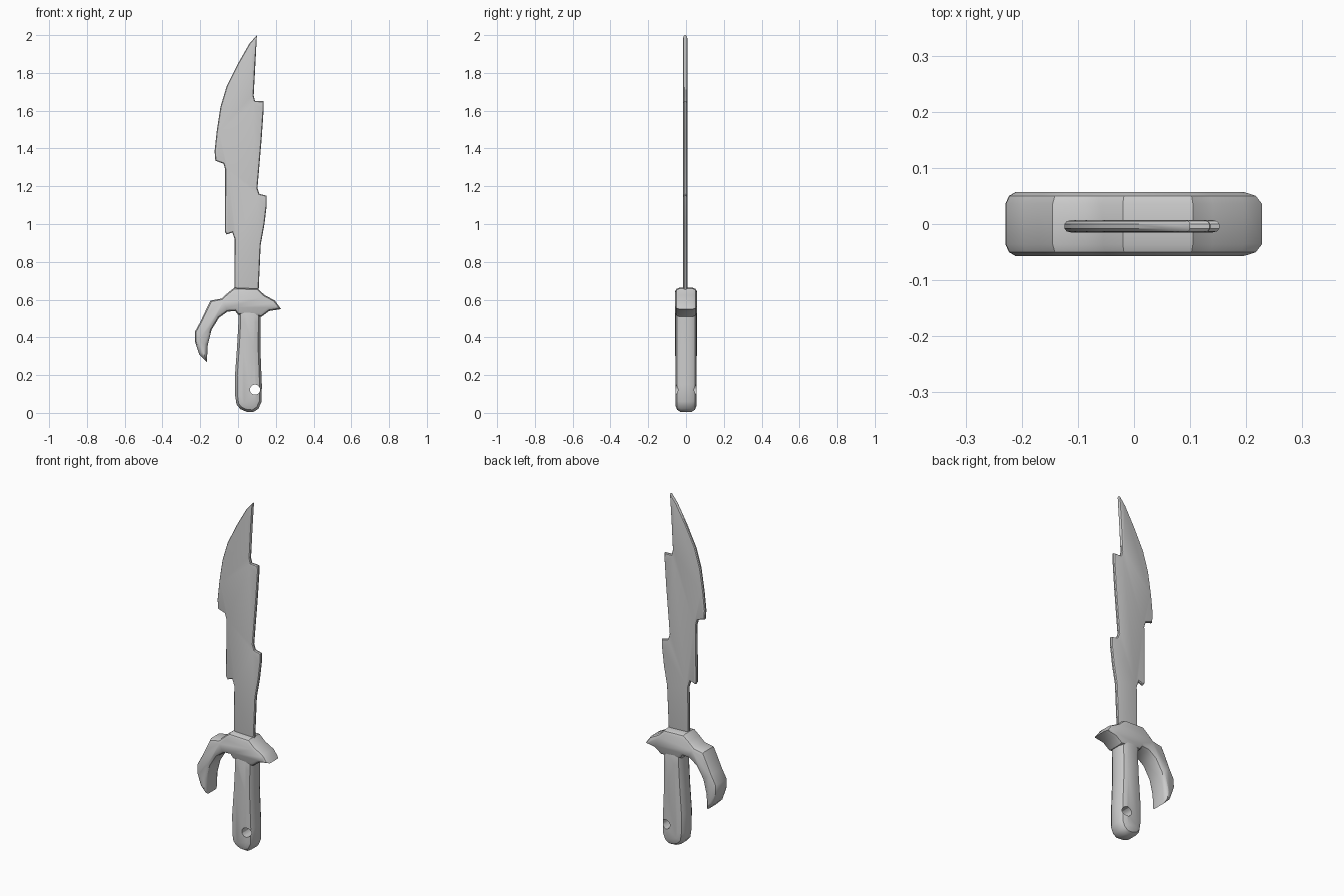
import bpy, bmesh, math
from mathutils import Vector

cube = bpy.data.objects.get("Cube")
if cube:
    bpy.data.objects.remove(cube)

grey = bpy.data.materials.new("plain_grey")
grey.use_nodes = True
grey.diffuse_color = (0.6, 0.6, 0.6, 1)
grey.node_tree.nodes["Principled BSDF"].inputs["Base Color"].default_value = (0.6, 0.6, 0.6, 1)


def inset(points, amount):
    """Move a counter-clockwise outline inward with a limited mitre."""
    result = []
    for i, p in enumerate(points):
        a = (p - points[i - 1]).normalized()
        b = (points[(i + 1) % len(points)] - p).normalized()
        na, nb = Vector((-a.y, a.x)), Vector((-b.y, b.x))
        result.append(p + (na + nb) * amount / max(1 + na.dot(nb), 0.45))
    return result


def slab(name, outline, edge, y_mid=0.0, angle=35):
    """Solid outline in XZ; edge lists (inset, half depth) from rim to face."""
    pts = [Vector(p) for p in outline]
    area = sum(pts[i - 1].cross(p) for i, p in enumerate(pts))
    if area < 0:
        pts.reverse()
    layers = [(d, -h) for d, h in reversed(edge)] + list(edge)
    bm = bmesh.new()
    rings = [[bm.verts.new((p.x, y_mid + y, p.y)) for p in inset(pts, d)] for d, y in layers]
    for r, s in zip(rings, rings[1:]):
        for i in range(len(pts)):
            bm.faces.new((r[i - 1], r[i], s[i], s[i - 1]))
    bm.faces.new(rings[0])
    bm.faces.new(rings[-1])
    bmesh.ops.recalc_face_normals(bm, faces=bm.faces)
    mesh = bpy.data.meshes.new(name)
    bm.to_mesh(mesh)
    bm.free()
    mesh.materials.append(grey)
    obj = bpy.data.objects.new(name, mesh)
    bpy.context.collection.objects.link(obj)
    smooth(obj, angle)
    return obj


def smooth(obj, angle):
    bpy.ops.object.select_all(action='DESELECT')
    obj.select_set(True)
    bpy.context.view_layer.objects.active = obj
    bpy.ops.object.shade_smooth_by_angle(angle=math.radians(angle))


# Thin stepped blade: cutting edge downward, then the notched spine upward
cutting_edge = [(.1, 2), (.06, 1.955), (0, 1.85), (-.06, 1.73), (-.093, 1.62),
                (-.113, 1.49), (-.124, 1.385), (-.12, 1.335), (-.077, 1.32),
                (-.068, 1.29), (-.07, .96), (-.06, .945), (-.03, .955),
                (-.018, .92), (-.02, .62)]
spine = [(.108, .62), (.12, .89), (.14, 1), (.152, 1.1), (.152, 1.15),
         (.113, 1.16), (.103, 1.19), (.125, 1.45), (.136, 1.61),
         (.135, 1.65), (.09, 1.652), (.083, 1.68), (.092, 1.85)]
slab("blade", cutting_edge + spine, [(0, .004), (.004, .009), (.012, .011)], -.004)

# Guard with a long curved hook on one side and a short point on the other
hook_outer = [(-.165, .27), (-.205, .31), (-.229, .38), (-.228, .43),
              (-.198, .485), (-.17, .545), (-.145, .595), (-.087, .606)]
collar = [(-.055, .635), (-.02, .663), (.105, .658), (.14, .625), (.195, .595),
          (.228, .55), (.165, .54), (.125, .51)]
hook_inner = [(0, .52), (-.015, .54), (-.055, .537), (-.1, .505),
              (-.14, .44), (-.16, .36)]
slab("guard", hook_outer + collar + hook_inner,
     [(0, .036), (.006, .05), (.018, .057)])

# Rounded grip
grip = [(.002, .57), (.002, .48), (-.005, .35), (-.016, .2), (-.015, .09),
        (-.008, .045), (.012, .02), (.045, .006), (.08, .004), (.108, .022),
        (.125, .06), (.126, .15), (.118, .35), (.12, .48), (.12, .57)]
handle = slab("handle", grip, [(0, .028), (.012, .047), (.033, .0555)])

# Lanyard hole through the grip
bpy.ops.mesh.primitive_cylinder_add(vertices=16, radius=.027, depth=.3,
                                    location=(.09, 0, .123), rotation=(math.pi / 2, 0, 0))
cutter = bpy.context.object
cutter.name = "lanyard_hole_cutter"
cutter.hide_render = True
cutter.data.materials.append(grey)
cut = handle.modifiers.new("lanyard_hole", 'BOOLEAN')
cut.operation = 'DIFFERENCE'
cut.object = cutter
cut.solver = 'EXACT'
bpy.context.view_layer.objects.active = handle
bpy.ops.object.modifier_apply(modifier=cut.name)
bpy.data.objects.remove(cutter)
smooth(handle, 35)
